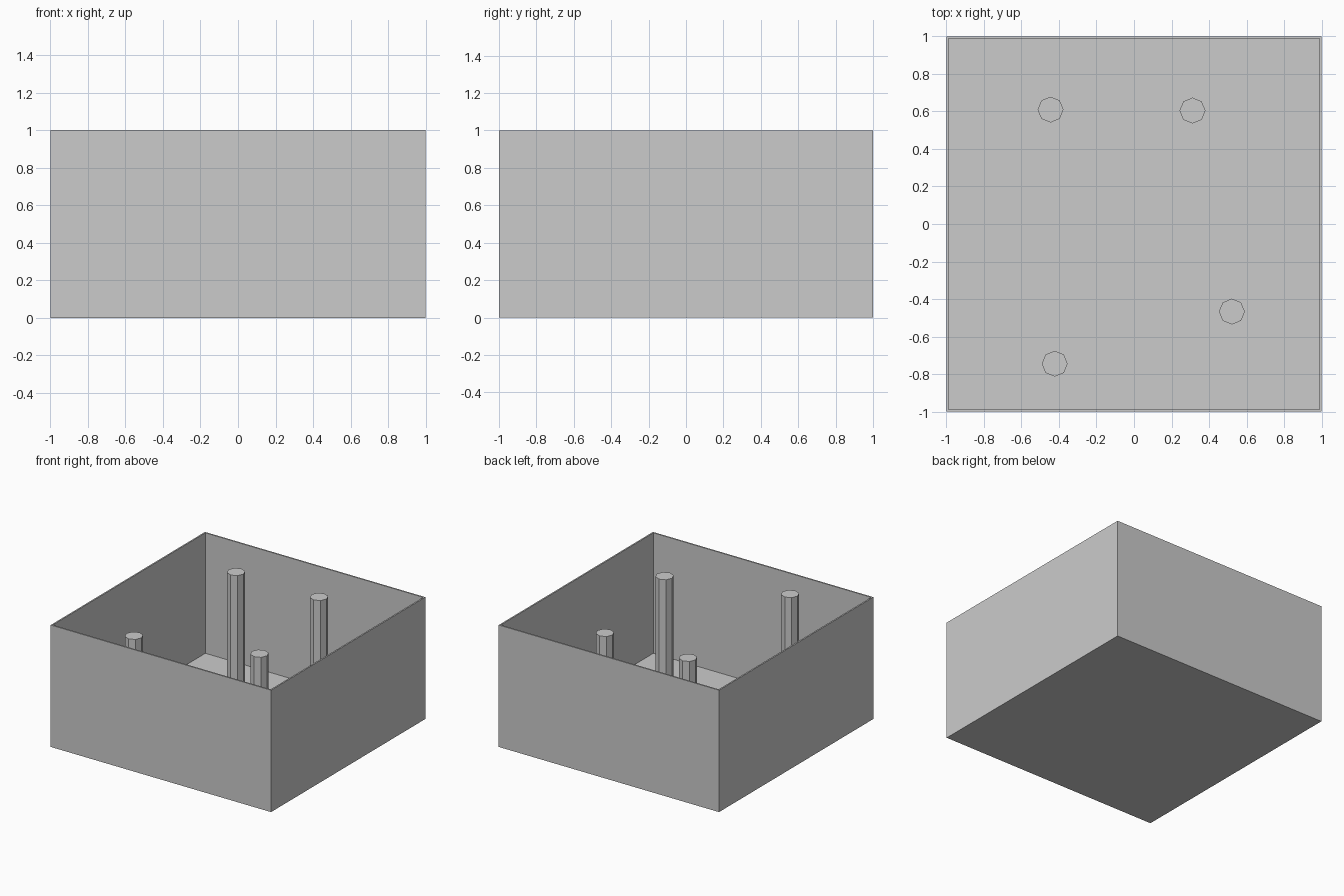
import bpy

if "Cube" in bpy.data.objects:
    bpy.data.objects.remove(bpy.data.objects["Cube"])

T = 0.012      # panel thickness
H = 1.0        # wall height


def panel(name, size, loc):
    bpy.ops.mesh.primitive_cube_add(size=1, location=loc)
    ob = bpy.context.object
    ob.name = name
    ob.scale = size
    bpy.ops.object.transform_apply(location=False, rotation=False, scale=True)
    return ob


# floor plate inside the walls
panel("floor", (2 - 2 * T, 2 - 2 * T, T), (0, 0, T / 2))

# four thin walls butting at the corners
for name, s in (("left_wall", -1), ("right_wall", 1)):
    panel(name, (T, 2 - 2 * T, H), (s * (1 - T / 2), 0, H / 2))
for name, s in (("front_wall", -1), ("back_wall", 1)):
    panel(name, (2, T, H), (0, s * (1 - T / 2), H / 2))

# eight-sided pillars standing on the floor, just below the rim
PILLAR_TOP = 0.97
for i, (x, y) in enumerate(((-0.445, 0.61), (0.312, 0.605),
                            (0.522, -0.467), (-0.423, -0.745))):
    bpy.ops.mesh.primitive_cylinder_add(
        vertices=8, radius=0.069, depth=PILLAR_TOP - T / 2,
        location=(x, y, (PILLAR_TOP + T / 2) / 2))
    bpy.context.object.name = f"pillar_{i + 1}"
